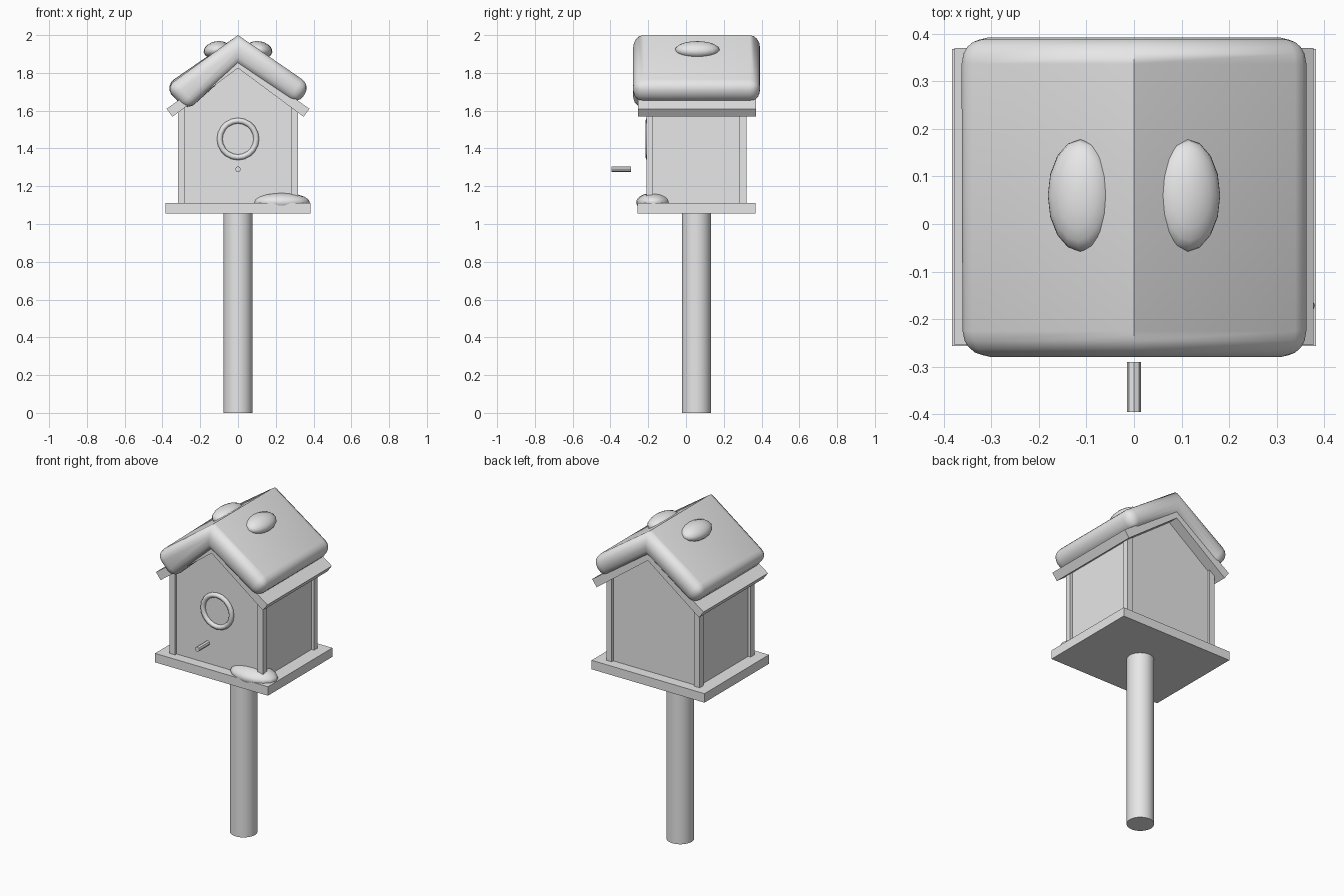
import bpy, bmesh, math

cube = bpy.data.objects.get("Cube")
if cube:
    bpy.data.objects.remove(cube, do_unlink=True)

CY = 0.055  # depth centre of pole, platform and house

grey = bpy.data.materials.new("plain_grey")
grey.diffuse_color = (0.8, 0.8, 0.8, 1)
grey.use_nodes = True
grey.node_tree.nodes["Principled BSDF"].inputs["Base Color"].default_value = (0.8, 0.8, 0.8, 1)


def finish(name, smooth=None):
    """Name the active object, give it the material and its shading."""
    ob = bpy.context.object
    ob.name = name
    ob.data.materials.append(grey)
    bpy.ops.object.transform_apply(location=False, rotation=True, scale=True)
    if smooth:
        bpy.ops.object.shade_smooth_by_angle(angle=math.radians(smooth))
    return ob


def box(name, x0, x1, y0, y1, z0, z1):
    bpy.ops.mesh.primitive_cube_add(
        size=1, location=((x0 + x1) / 2, (y0 + y1) / 2, (z0 + z1) / 2))
    bpy.context.object.scale = (x1 - x0, y1 - y0, z1 - z0)
    return finish(name)


def loft(name, front, back, y0, y1, bevel=0, smooth=None):
    """Join two x-z profiles along y; round every edge off the ridge line."""
    bm = bmesh.new()
    a = [bm.verts.new((x, y0, z)) for x, z in front]
    b = [bm.verts.new((x, y1, z)) for x, z in back]
    bm.faces.new(a)
    bm.faces.new(b[::-1])
    for i in range(len(a)):
        j = (i + 1) % len(a)
        bm.faces.new((a[i], b[i], b[j], a[j]))
    bmesh.ops.recalc_face_normals(bm, faces=bm.faces)
    if bevel:
        edges = [e for e in bm.edges if any(abs(v.co.x) > 0.01 for v in e.verts)]
        bmesh.ops.bevel(bm, geom=edges, offset=bevel, segments=4, profile=0.5,
                        affect='EDGES', clamp_overlap=True)
    me = bpy.data.meshes.new(name)
    bm.to_mesh(me)
    bm.free()
    ob = bpy.data.objects.new(name, me)
    bpy.context.collection.objects.link(ob)
    bpy.ops.object.select_all(action='DESELECT')
    bpy.context.view_layer.objects.active = ob
    ob.select_set(True)
    return finish(name, smooth)


def mound(name, loc, radii, tilt=0):
    bpy.ops.mesh.primitive_uv_sphere_add(segments=16, ring_count=10, radius=1,
                                         location=loc, rotation=(0, tilt, 0))
    bpy.context.object.scale = radii
    return finish(name, 60)


# Pole and platform
bpy.ops.mesh.primitive_cylinder_add(vertices=32, radius=0.077, depth=1.06,
                                    location=(0, CY, 0.53))
finish("pole", 40)
box("platform", -0.383, 0.383, -0.257, 0.368, 1.055, 1.11)

# House body with gables, and corner posts
wall = [(-0.3, 1.11), (0.3, 1.11), (0.3, 1.615), (0, 1.835), (-0.3, 1.615)]
loft("house_walls", wall, wall, -0.195, 0.305)
for side, sx in (("right", -1), ("left", 1)):
    for end, y in (("front", -0.21), ("back", 0.284)):
        x0, x1 = sorted((sx * 0.28, sx * 0.317))
        box(f"{end}_{side}_post", x0, x1, y, y + 0.036, 1.11, 1.62)

# Entrance ring and perch
bpy.ops.mesh.primitive_torus_add(major_segments=20, minor_segments=8, major_radius=0.097,
                                 minor_radius=0.015, location=(0, -0.2, 1.45),
                                 rotation=(math.pi / 2, 0, 0))
finish("entrance_ring", 50)
bpy.ops.mesh.primitive_cylinder_add(vertices=8, radius=0.015, depth=0.105,
                                    location=(0, -0.343, 1.29),
                                    rotation=(math.pi / 2, 0, 0))
finish("perch")

# Roof boards
roof = [(0, 1.876), (0.378, 1.61), (0.347, 1.568), (0, 1.825),
        (-0.347, 1.568), (-0.378, 1.61)]
loft("roof_boards", roof, roof, -0.255, 0.37)

# Snow blanket, sagging at the front right corner
snow_back = [(0, 2.0), (0.385, 1.735), (0.315, 1.63), (0, 1.85),
             (-0.315, 1.63), (-0.385, 1.735)]
snow_front = snow_back[:3] + [(0, 1.84), (-0.265, 1.595), (-0.385, 1.72)]
loft("roof_snow", snow_front, snow_back, -0.28, 0.392, bevel=0.055, smooth=60)

# Snow mounds on the roof and the platform
for side, sx in (("right", -1), ("left", 1)):
    mound(f"{side}_roof_mound", (sx * 0.113, 0.06, 1.922), (0.07, 0.118, 0.045),
          sx * math.radians(12))
mound("platform_mound", (0.23, -0.172, 1.115), (0.15, 0.092, 0.05))
